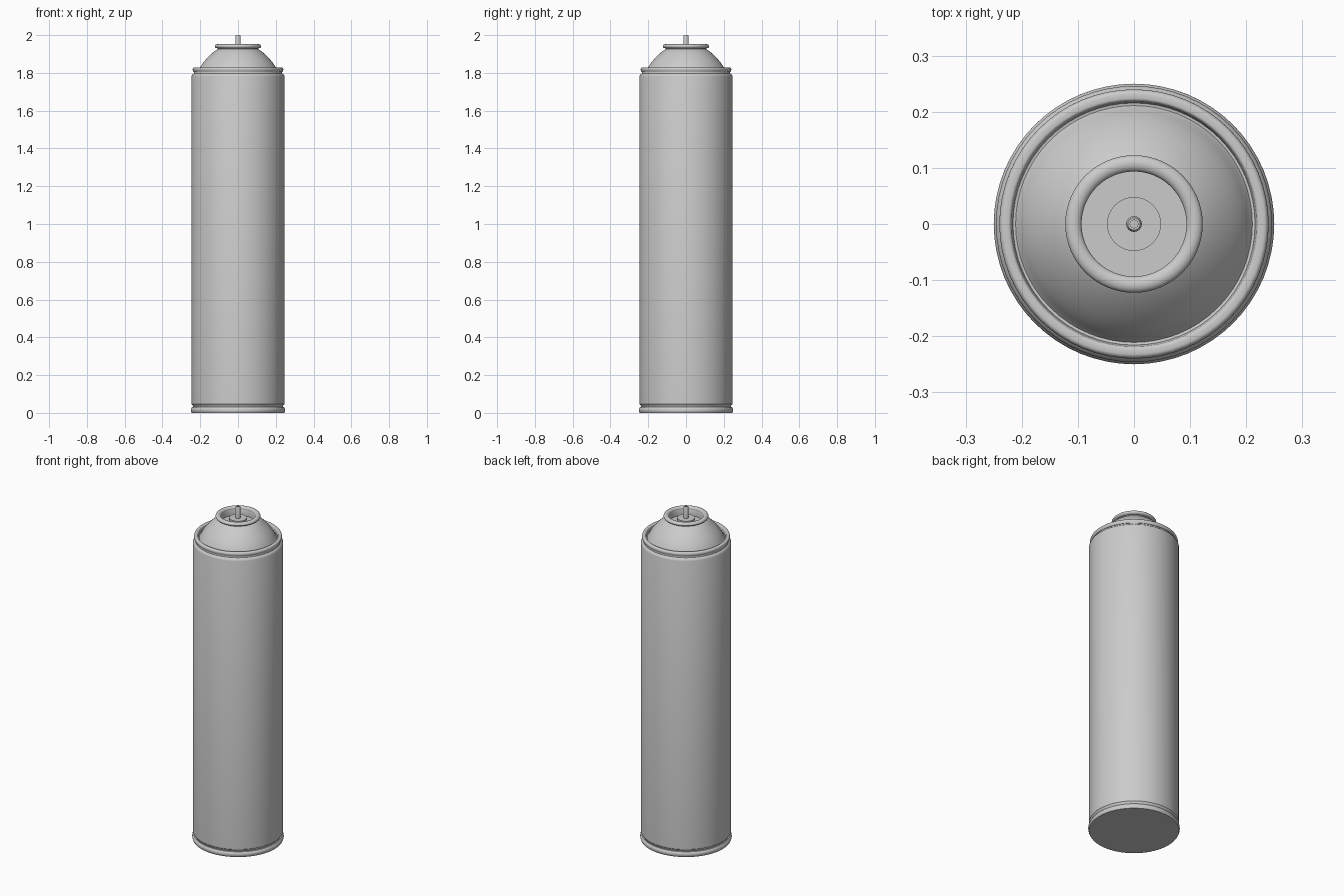
import bpy, bmesh, math

cube = bpy.data.objects.get("Cube")
if cube:
    bpy.data.objects.remove(cube, do_unlink=True)

metal = bpy.data.materials.new("grey metal")
metal.use_nodes = True
GREY = (0.6, 0.6, 0.6, 1)
metal.diffuse_color = GREY
metal.node_tree.nodes["Principled BSDF"].inputs["Base Color"].default_value = GREY


def arc(cr, cz, rr, rz, start, end, steps):
    """Points (radius, height) along an elliptical arc, angles in degrees."""
    angles = [math.radians(start + (end - start) * i / steps) for i in range(steps + 1)]
    return [(cr + rr * math.cos(a), cz + rz * math.sin(a)) for a in angles]


def lathe(name, profile, segments=64, closed=False, sharp=35):
    """Revolve a (radius, height) profile around z."""
    bm = bmesh.new()
    verts = [bm.verts.new((r, 0, z)) for r, z in profile]
    edges = [bm.edges.new(pair) for pair in zip(verts, verts[1:])]
    if closed:
        edges.append(bm.edges.new((verts[-1], verts[0])))
    bmesh.ops.spin(bm, geom=verts + edges, cent=(0, 0, 0), axis=(0, 0, 1),
                   angle=math.tau, steps=segments, use_duplicate=False)
    bmesh.ops.remove_doubles(bm, verts=bm.verts, dist=0.0002)
    bmesh.ops.recalc_face_normals(bm, faces=bm.faces)
    mesh = bpy.data.meshes.new(name)
    bm.to_mesh(mesh)
    bm.free()
    mesh.materials.append(metal)
    obj = bpy.data.objects.new(name, mesh)
    bpy.context.collection.objects.link(obj)
    bpy.ops.object.select_all(action='DESELECT')
    obj.select_set(True)
    bpy.context.view_layer.objects.active = obj
    bpy.ops.object.shade_smooth_by_angle(angle=math.radians(sharp))
    return obj


# Can wall, necked in at both ends
lathe("can_body", [(0, 0.02), (0.236, 0.02), (0.238, 0.036), (0.246, 0.046),
                   (0.246, 1.782), (0.243, 1.79), (0.234, 1.797), (0.232, 1.808),
                   (0, 1.808)])

# Rolled seam and flat base
lathe("bottom_rim", [(0, 0), (0.246, 0)] + arc(0.244, 0.014, 0.006, 0.012, -60, 60, 6)
      + [(0.243, 0.03), (0.236, 0.031), (0, 0.031)])

# Rolled seam around the shoulder
lathe("top_rim", [(0.214, 1.804), (0.236, 1.804)]
      + arc(0.232, 1.818, 0.008, 0.011, -45, 90, 6)
      + arc(0.224, 1.82, 0.006, 0.009, 90, 180, 4), closed=True)

# Domed shoulder rising from the groove inside the seam
lathe("dome", [(0.218, 1.82), (0.216, 1.811), (0.211, 1.81), (0.206, 1.817),
               (0.2, 1.83), (0.19, 1.846), (0.178, 1.862), (0.164, 1.878),
               (0.148, 1.894), (0.131, 1.909), (0.116, 1.92), (0.106, 1.926),
               (0.106, 1.936)])

# Rolled collar around the valve opening
lathe("collar", arc(0.108, 1.941, 0.0145, 0.011, 0, 337.5, 15), closed=True, sharp=60)

# Sunken cup with a raised centre
lathe("valve_cup", [(0.098, 1.945), (0.094, 1.938), (0.094, 1.9), (0.048, 1.9),
                    (0.048, 1.93), (0, 1.93)])

# Hollow spray stem
lathe("stem", [(0.014, 1.925), (0.014, 1.994), (0.011, 2), (0.007, 2),
               (0.007, 1.975), (0, 1.975)], segments=24)
